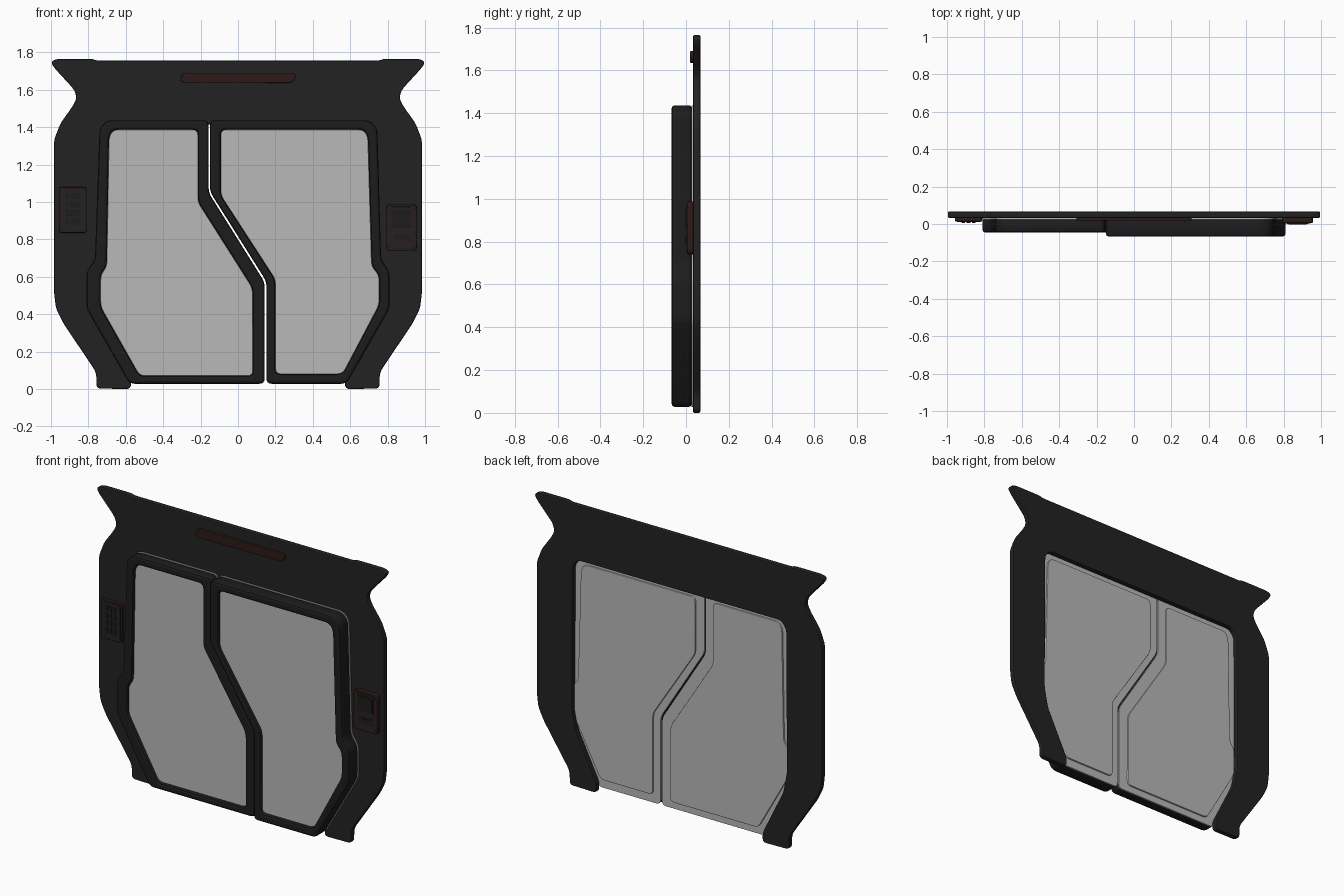
import bpy, math
from mathutils import Vector

if "Cube" in bpy.data.objects:
    bpy.data.objects.remove(bpy.data.objects["Cube"])


def material(name, rgb):
    m = bpy.data.materials.new(name)
    m.diffuse_color = (*rgb, 1.0)
    m.use_nodes = True
    m.node_tree.nodes["Principled BSDF"].inputs["Base Color"].default_value = m.diffuse_color
    return m


CHARCOAL = material("charcoal", (0.016, 0.016, 0.016))
BLACK = material("black", (0.012, 0.012, 0.012))
GLASS = material("grey glass", (0.48, 0.48, 0.48))
RED = material("dark red trim", (0.026, 0.011, 0.010))


def rounded(pts, r, seg=4):
    """Round every corner of a closed outline."""
    out = []
    n = len(pts)
    for i in range(n):
        p = Vector(pts[i])
        a, b = Vector(pts[i - 1]) - p, Vector(pts[(i + 1) % n]) - p
        s = p + a.normalized() * min(r, a.length * 0.45)
        e = p + b.normalized() * min(r, b.length * 0.45)
        for k in range(seg + 1):
            t = k / seg
            out.append(s * (1 - t) ** 2 + p * 2 * t * (1 - t) + e * t * t)
    return out


def plate(name, outlines, y0, y1, mat, r=0.02, bevel=0.004):
    """Extrude x-z outlines (extra ones are holes) from y0 to y1 with chamfered edges."""
    cu = bpy.data.curves.new(name + "_profile", 'CURVE')
    cu.dimensions = '2D'
    cu.fill_mode = 'BOTH'
    cu.extrude = (y1 - y0) / 2 - bevel
    cu.bevel_depth = bevel
    cu.offset = -bevel
    cu.bevel_resolution = 1
    for o in outlines:
        pts = rounded(o, r) if r else [Vector(p) for p in o]
        sp = cu.splines.new('POLY')
        sp.points.add(len(pts) - 1)
        for q, p in zip(sp.points, pts):
            q.co = (p.x, p.y, 0, 1)
        sp.use_cyclic_u = True
    tmp = bpy.data.objects.new(name + "_tmp", cu)
    bpy.context.collection.objects.link(tmp)
    dg = bpy.context.evaluated_depsgraph_get()
    me = bpy.data.meshes.new_from_object(tmp.evaluated_get(dg))
    bpy.data.objects.remove(tmp)
    for v in me.vertices:
        x, z, d = v.co
        v.co = (x, (y0 + y1) / 2 - d, z)
    me.materials.clear()
    me.materials.append(mat)
    ob = bpy.data.objects.new(name, me)
    bpy.context.collection.objects.link(ob)
    bpy.ops.object.select_all(action='DESELECT')
    ob.select_set(True)
    bpy.context.view_layer.objects.active = ob
    bpy.ops.object.shade_smooth_by_angle(angle=math.radians(30))
    return ob


def rect(x0, x1, z0, z1):
    return [(x0, z0), (x1, z0), (x1, z1), (x0, z1)]


# Outer arch: right half, from the top wing down the leg and up the opening
half = [(.76, 1.757), (.775, 1.765), (.97, 1.765), (1.0, 1.75), (.985, 1.72),
        (.875, 1.6), (.862, 1.555), (.885, 1.51), (.95, 1.42), (.984, 1.33),
        (.984, .52), (.973, .43), (.936, .355), (.765, .10), (.757, .07),
        (.757, .003), (.572, .0), (.572, .06), (.715, .35), (.74, .48),
        (.735, 1.37), (.70, 1.415)]
arch = half + [(-x, z) for x, z in reversed(half)]
plate("door_arch", [arch], .033, .067, CHARCOAL, r=.025, bevel=.006)

# Two doors meeting at a zigzag split: outline, window opening, front depth
left_outer = [(-.70, 1.437), (-.157, 1.437), (-.157, 1.05), (.143, .57), (.143, .028),
              (-.58, .028), (-.81, .43), (-.81, .63), (-.765, .69), (-.74, 1.395)]
left_window = [(-.665, 1.387), (-.214, 1.387), (-.214, 1.0), (.078, .54), (.08, .07),
               (-.526, .07), (-.735, .44), (-.735, .61), (-.702, .655), (-.69, 1.35)]
right_outer = [(.70, 1.437), (-.15, 1.437), (-.15, 1.055), (.152, .575), (.152, .028),
               (.58, .028), (.81, .43), (.81, .63), (.765, .69), (.745, 1.395)]
right_window = [(.67, 1.387), (-.092, 1.387), (-.092, 1.035), (.2, .585), (.2, .08),
                (.56, .08), (.755, .45), (.755, .61), (.715, .655), (.695, 1.35)]
for side, outer, window, front in (("left", left_outer, left_window, -.045),
                                   ("right", right_outer, right_window, -.067)):
    plate(side + "_door_frame", [outer, window], front, .027, BLACK, r=.03, bevel=.014)
    plate(side + "_door_back", [outer], .025, .033, GLASS, r=.03, bevel=.001)
    plate(side + "_window", [window], front + .018, .043, GLASS, r=.03, bevel=.004)

# Lamp bar over the doors
plate("lamp_bar", [[(-.295, 1.69), (.295, 1.69), (.312, 1.675), (.29, 1.637),
                    (-.285, 1.635), (-.312, 1.65)]], .018, .036, RED, r=.015)

# Left keypad
plate("keypad_base", [rect(-.957, -.81, .835, 1.08)], .014, .036, RED, r=.015)
plate("keypad_face", [rect(-.947, -.82, .845, 1.07)], .010, .016, CHARCOAL, r=.012, bevel=.001)
for row in range(4):
    for col in range(3):
        x, z = -.923 + col * .028, .88 + row * .045
        plate("keypad_key", [rect(x, x + .02, z, z + .033)], .006, .011, BLACK, r=.004, bevel=.001)

# Right control panel with screen and slot
plate("control_base", [rect(.79, .957, .74, .987)], .006, .036, RED, r=.025)
plate("control_face", [rect(.803, .944, .752, .975)], .003, .008, CHARCOAL, r=.02, bevel=.001)
for nm, x0, x1, z0, z1 in (("control_screen", .818, .93, .862, .965),
                           ("control_slot", .828, .925, .788, .83)):
    plate(nm + "_rim", [rect(x0, x1, z0, z1)], .001, .004, RED, r=.008, bevel=.0005)
    plate(nm, [rect(x0 + .008, x1 - .008, z0 + .008, z1 - .008)], -.002, .002, BLACK,
          r=.006, bevel=.0005)
